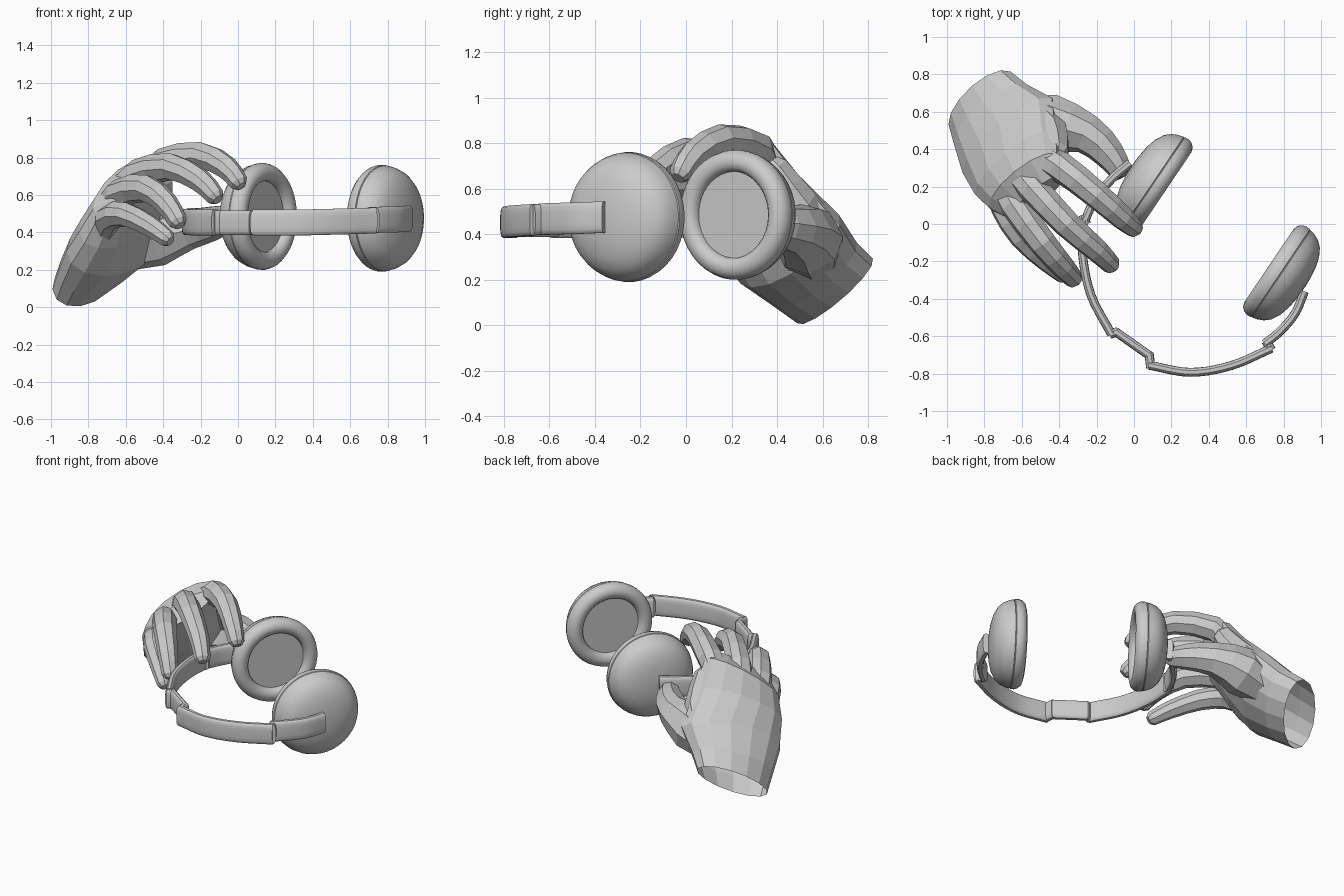
import bpy, bmesh, math
from mathutils import Vector as V

cube = bpy.data.objects.get("Cube")
if cube:
    bpy.data.objects.remove(cube)

grey = bpy.data.materials.new("light grey")
grey.use_nodes = True
grey.diffuse_color = (0.6, 0.6, 0.6, 1)
grey.node_tree.nodes["Principled BSDF"].inputs["Base Color"].default_value = (0.6, 0.6, 0.6, 1)


def finish(name, bm, smooth=None):
    bmesh.ops.recalc_face_normals(bm, faces=bm.faces)
    mesh = bpy.data.meshes.new(name)
    bm.to_mesh(mesh)
    bm.free()
    mesh.materials.append(grey)
    obj = bpy.data.objects.new(name, mesh)
    bpy.context.collection.objects.link(obj)
    if smooth:
        bpy.ops.object.select_all(action='DESELECT')
        obj.select_set(True)
        bpy.context.view_layer.objects.active = obj
        bpy.ops.object.shade_smooth_by_angle(angle=math.radians(smooth))
    return obj


def loft(name, sections, sides=10, power=1.0, smooth=None, open_start=False):
    """Skin rounded sections, each given as centre, half-width and half-depth vectors."""
    def sp(t):
        return math.copysign(abs(t) ** power, t)
    bm = bmesh.new()
    rings = []
    for c, a, b in sections:
        angles = [math.tau * (i + 0.5) / sides for i in range(sides)]
        rings.append([bm.verts.new(c + a * sp(math.cos(t)) + b * sp(math.sin(t))) for t in angles])
    for r, s in zip(rings, rings[1:]):
        for i in range(sides):
            j = (i + 1) % sides
            bm.faces.new((r[i], r[j], s[j], s[i]))
    if not open_start:
        bm.faces.new(rings[0])
    bm.faces.new(rings[-1])
    return finish(name, bm, smooth)


def spline(pts, steps):
    """Catmull-Rom curve through the points."""
    pts = [V(p) for p in pts]
    pts = [2 * pts[0] - pts[1]] + pts + [2 * pts[-1] - pts[-2]]
    out = []
    for p, q, r, s in zip(pts, pts[1:], pts[2:], pts[3:]):
        for k in range(steps):
            t = k / steps
            out.append(0.5 * (2 * q + (r - p) * t + (2 * p - 5 * q + 4 * r - s) * t * t
                              + (3 * q - p - 3 * r + s) * t ** 3))
    return out + [pts[-2]]


def tangents(pts):
    return [(pts[min(i + 1, len(pts) - 1)] - pts[max(i - 1, 0)]).normalized()
            for i in range(len(pts))]


# Ear cups: a revolved cushion, recessed disc and full domed shell
cup_profile = [(0.19, 0.045), (0.192, 0.025), (0.21, 0.006), (0.235, 0), (0.262, 0.008),
               (0.279, 0.028), (0.286, 0.05), (0.284, 0.073), (0.279, 0.076), (0.282, 0.08),
               (0.274, 0.11), (0.259, 0.142), (0.232, 0.172), (0.187, 0.197), (0.13, 0.213),
               (0.07, 0.221), (0.015, 0.224)]
out_dir = V((0.83, -0.56, 0)).normalized()


def ear_cup(name, centre, axis):
    side = axis.cross(V((0, 0, 1)))
    up = V((0, 0, 1))
    loft(name, [(V(centre) + axis * h, side * r, up * r) for r, h in cup_profile], 40, 1, 40)


ear_cup("right_ear_cup", (0.175, 0.188, 0.485), -out_dir)
ear_cup("left_ear_cup", (0.722, -0.222, 0.475), out_dir)


# Headband: curved strips joined by hinges
def strip(name, pts, steps=5, half_height=0.07, half_depth=0.024):
    path = spline(pts, steps)
    loft(name, [(p, V((0, 0, half_height)), t.cross(V((0, 0, 1))).normalized() * half_depth)
                for p, t in zip(path, tangents(path))], 16, 0.55, 35)


strip("right_band_arm", [(-0.02, 0.325, 0.475), (-0.12, 0.24, 0.47), (-0.21, 0.13, 0.46), (-0.262, 0.02, 0.46)])
strip("right_band", [(-0.27, 0.04, 0.455), (-0.275, -0.16, 0.455), (-0.23, -0.38, 0.453), (-0.12, -0.59, 0.452)])
strip("band_bridge", [(-0.1, -0.575, 0.452), (0.085, -0.705, 0.452)], 1, 0.066, 0.024)
strip("left_band", [(0.08, -0.755, 0.452), (0.3, -0.793, 0.452), (0.52, -0.757, 0.457), (0.735, -0.665, 0.463)])
strip("left_band_arm", [(0.7, -0.64, 0.465), (0.78, -0.575, 0.468), (0.86, -0.48, 0.47), (0.912, -0.36, 0.475)])
hinges = {"right_bridge_hinge": ((-0.13, -0.59, 0.452), (-0.085, -0.575, 0.452)),
          "left_bridge_hinge": ((0.08, -0.69, 0.452), (0.09, -0.77, 0.452)),
          "left_arm_hinge": ((0.705, -0.625, 0.464), (0.735, -0.675, 0.464)),
          "right_arm_hinge": ((-0.27, 0.05, 0.457), (-0.255, 0.0, 0.457))}
for name, ends in hinges.items():
    strip(name, ends, 1, 0.066, 0.025)

# Palm: broad flattened sections from the open wrist to the knuckles
palm = [((-0.815, 0.655, 0.15), (0.17, 0.145, 0.085), (-0.05, 0.085, 0.12)),
        ((-0.755, 0.565, 0.225), (0.2, 0.165, 0.07), (-0.055, 0.09, 0.135)),
        ((-0.665, 0.455, 0.335), (0.245, 0.205, 0.07), (-0.06, 0.09, 0.155)),
        ((-0.62, 0.32, 0.485), (0.22, 0.18, 0.115), (-0.07, 0.06, 0.13)),
        ((-0.58, 0.22, 0.64), (0.185, 0.15, 0.14), (-0.06, 0.06, 0.095)),
        ((-0.52, 0.14, 0.68), (0.14, 0.12, 0.11), (-0.03, 0.03, 0.05))]
loft("palm", [tuple(V(v) for v in s) for s in palm], 14, 1.0, None, True)

# Fingers, thumb and thumb web: tapered faceted tubes along bent paths
across = V((0.33, 0.27, 0.28)).normalized()


def digit(name, pts, radii):
    path = spline(pts, 2)
    tans = tangents(path)
    sections = []
    for i, (p, t) in enumerate(zip(path, tans)):
        k = i // 2
        r = radii[k] if i % 2 == 0 else (radii[k] + radii[k + 1]) / 2
        a = (across - t * across.dot(t)).normalized()
        sections.append((p, a * r, t.cross(a) * r))
    p, a, b = sections[-1]
    sections.append((p + tans[-1] * radii[-1] * 0.5, a * 0.6, b * 0.6))
    loft(name, sections, 8, 0.9)


finger = (0.075, 0.08, 0.072, 0.062, 0.05)
digit("index_finger", [(-0.53, 0.36, 0.65), (-0.4, 0.31, 0.77), (-0.2, 0.155, 0.81),
                       (-0.06, 0.03, 0.745), (0.005, -0.025, 0.665)], finger)
digit("middle_finger", [(-0.63, 0.28, 0.6), (-0.54, 0.19, 0.71), (-0.36, 0.0, 0.75),
                        (-0.2, -0.14, 0.675), (-0.12, -0.22, 0.59)], finger)
digit("ring_finger", [(-0.7, 0.22, 0.49), (-0.635, 0.1, 0.605), (-0.49, -0.1, 0.635),
                      (-0.38, -0.23, 0.55), (-0.32, -0.295, 0.455)], finger)
digit("little_finger", [(-0.73, 0.24, 0.36), (-0.695, 0.09, 0.475), (-0.6, -0.07, 0.495),
                        (-0.465, -0.2, 0.43), (-0.375, -0.275, 0.365)], [r * 0.9 for r in finger])
digit("thumb", [(-0.7, 0.57, 0.27), (-0.44, 0.535, 0.375), (-0.25, 0.48, 0.42),
                (-0.13, 0.37, 0.44), (-0.07, 0.28, 0.45)], (0.1, 0.155, 0.105, 0.082, 0.06))
digit("thumb_web", [(-0.54, 0.55, 0.41), (-0.45, 0.48, 0.53), (-0.42, 0.38, 0.69)], (0.12, 0.1, 0.07))
